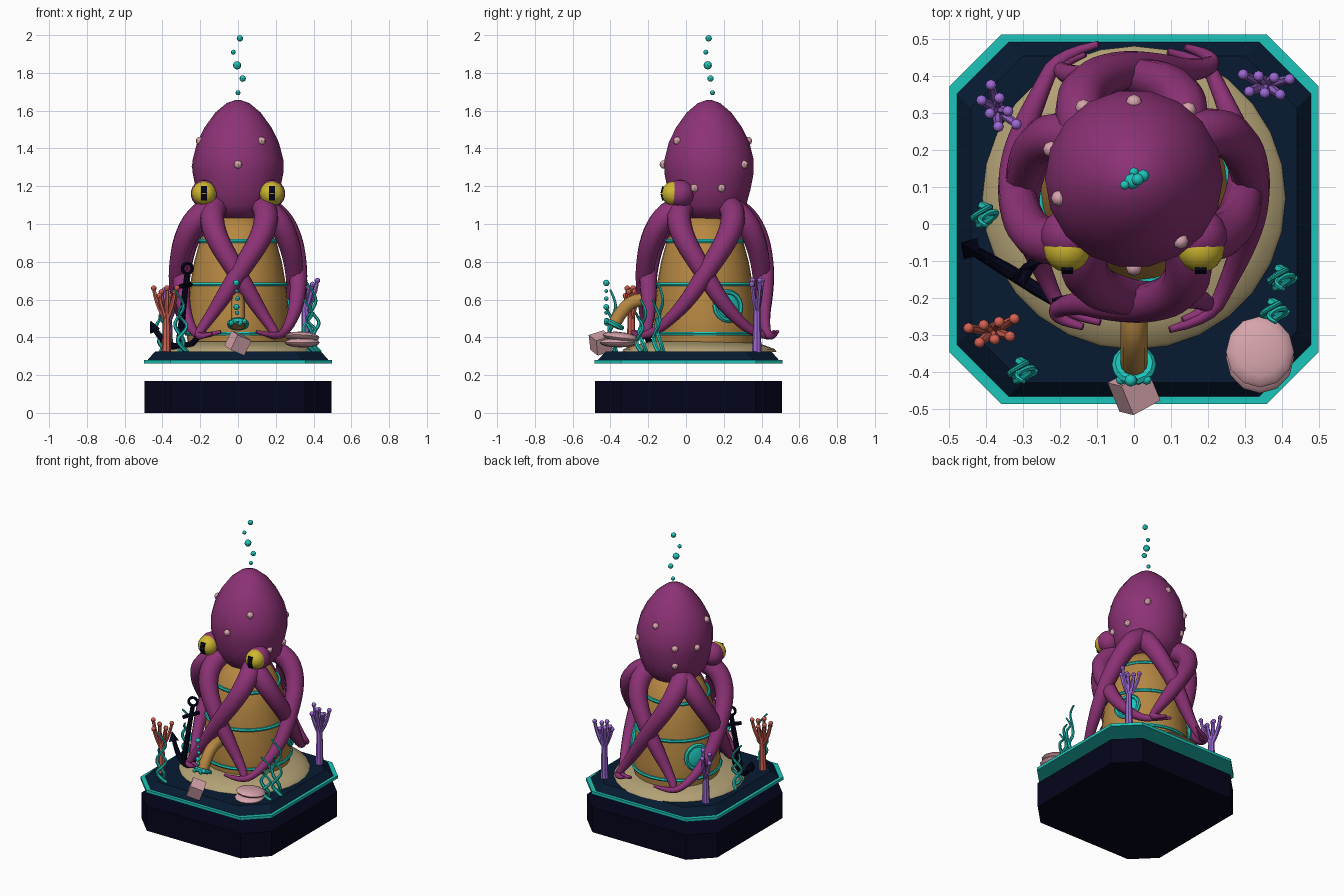
import bpy, bmesh, math, random
from math import sin, cos, pi, radians
from mathutils import Vector, Matrix, Euler

random.seed(4)
if "Cube" in bpy.data.objects:
    bpy.data.objects.remove(bpy.data.objects["Cube"])


def material(name, rgb):
    m = bpy.data.materials.new(name)
    m.use_nodes = True
    m.diffuse_color = (*rgb, 1)
    m.node_tree.nodes["Principled BSDF"].inputs["Base Color"].default_value = (*rgb, 1)
    return m


PURPLE = material("octopus purple", (.265, .032, .18))
TEAL = material("teal", (.012, .56, .49))
GOLD = material("brass gold", (.47, .245, .055))
SAND = material("sand", (.45, .36, .18))
NAVY = material("dark navy", (.0015, .0015, .012))
DECK = material("deep sea blue", (.002, .0105, .031))
PINK = material("shell pink", (.67, .37, .41))
YELLOW = material("eye yellow", (.62, .48, .03))
RED = material("coral red", (.66, .12, .085))
LILAC = material("coral lilac", (.34, .14, .66))


def finish(name, mesh, mat, smooth=True):
    mesh.materials.clear()
    mesh.materials.append(mat)
    ob = bpy.data.objects.new(name, mesh)
    bpy.context.collection.objects.link(ob)
    if smooth:
        bpy.ops.object.select_all(action='DESELECT')
        ob.select_set(True)
        bpy.context.view_layer.objects.active = ob
        bpy.ops.object.shade_smooth_by_angle(angle=radians(40))
    return ob


def from_bm(name, bm, mat, smooth=True):
    bmesh.ops.recalc_face_normals(bm, faces=bm.faces)
    mesh = bpy.data.meshes.new(name)
    bm.to_mesh(mesh)
    bm.free()
    return finish(name, mesh, mat, smooth)


def loft(name, rings, mat, smooth=True):
    """Skin a stack of equal-length point rings and cap both ends."""
    bm = bmesh.new()
    rows = [[bm.verts.new(p) for p in ring] for ring in rings]
    n = len(rows[0])
    for a, b in zip(rows, rows[1:]):
        for i in range(n):
            bm.faces.new((a[i], a[(i + 1) % n], b[(i + 1) % n], b[i]))
    bm.faces.new(rows[0])
    bm.faces.new(rows[-1])
    return from_bm(name, bm, mat, smooth)


def lathe(name, profile, centre_y, n, mat):
    return loft(name, [[(r * cos(2 * pi * i / n), centre_y + r * sin(2 * pi * i / n), z)
                        for i in range(n)] for r, z in profile], mat)


def octagon(half, z):
    c = half - .14
    corners = [(half, -c), (half, c), (c, half), (-c, half),
               (-half, c), (-half, -c), (-c, -half), (c, -half)]
    return [(x, y + .013, z) for x, y in corners]


def ball(name, pos, r, mat, scale=(1, 1, 1), n=12, tilt=(0, 0, 0)):
    bm = bmesh.new()
    m = Matrix.LocRotScale(Vector(pos), Euler(tilt), Vector(scale))
    bmesh.ops.create_uvsphere(bm, u_segments=n, v_segments=max(6, n * 2 // 3), radius=r, matrix=m)
    return from_bm(name, bm, mat)


def block(name, pos, size, mat, tilt=(0, 0, 0)):
    bm = bmesh.new()
    bmesh.ops.create_cube(bm, size=1, matrix=Matrix.LocRotScale(Vector(pos), Euler(tilt), Vector(size)))
    return from_bm(name, bm, mat, False)


def tube(name, pts, radii, mat, closed=False, sides=2):
    """Tapered round tube along a smooth path."""
    cu = bpy.data.curves.new(name, 'CURVE')
    cu.dimensions = '3D'
    cu.bevel_depth = 1
    cu.bevel_resolution = sides
    cu.use_fill_caps = True
    sp = cu.splines.new('POLY' if closed else 'NURBS')
    sp.points.add(len(pts) - 1)
    for p, co, r in zip(sp.points, pts, radii):
        p.co = (*co, 1)
        p.radius = r
    sp.use_cyclic_u = closed
    if not closed:
        sp.order_u = 3
        sp.use_endpoint_u = True
        sp.resolution_u = 4
    tmp = bpy.data.objects.new(name + "_path", cu)
    bpy.context.collection.objects.link(tmp)
    mesh = bpy.data.meshes.new_from_object(tmp.evaluated_get(bpy.context.evaluated_depsgraph_get()))
    bpy.data.objects.remove(tmp)
    return finish(name, mesh, mat)


def ring(name, pos, normal, r, thick, mat, n=28):
    q = Vector(normal).to_track_quat('Z', 'Y')
    pts = [Vector(pos) + q @ Vector((r * cos(2 * pi * i / n), r * sin(2 * pi * i / n), 0)) for i in range(n)]
    return tube(name, pts, [thick] * n, mat, closed=True, sides=1)


def polar(az, r, z, cy=.1):
    return Vector((r * cos(radians(az)), cy + r * sin(radians(az)), z))


# Plinth, floating trim and sloped deck
loft("plinth", [octagon(.495, 0), octagon(.495, .17)], NAVY, False)
loft("deck_trim", [octagon(.498, .262), octagon(.498, .281)], TEAL, False)
loft("deck", [octagon(.478, .281), octagon(.44, .324)], DECK, False)
lathe("sand_mound", [(.41, .322), (.4, .338), (.34, .36), (.26, .378)], .07, 28, SAND)

# Diving bell with hoops, side portholes and a spout
lathe("bell", [(.265, .36), (.272, .42), (.27, .5), (.262, .6), (.25, .7), (.232, .8),
               (.205, .9), (.165, .98), (.11, 1.03), (.04, 1.045)], .1, 28, GOLD)
for z, r in ((.42, .274), (.68, .255), (.91, .203)):
    ring("bell_hoop", (0, .1, z), (0, 0, 1), r, .011, TEAL)
for az in (27, 153):
    out = polar(az, 1, .12, 0)
    ring("porthole_rim", polar(az, .268, .565), out, .076, .014, TEAL, 16)
    ball("porthole_glass", polar(az, .262, .565), .072, TEAL, (1, 1, .25), 16,
         out.to_track_quat('Z', 'Y').to_euler())
tube("spout", [(0, -.12, .6), (0, -.25, .61), (0, -.34, .55), (0, -.388, .455)], [.036] * 4, GOLD, sides=3)
ring("spout_lip", (0, -.38, .47), (0, -.5, -1), .046, .014, TEAL, 14)
for i, x in enumerate((-.035, -.015, .012, .034)):
    ball("spout_froth", (x, -.42, .475 + .01 * (i % 2)), .014, TEAL, n=8)
for z, r in ((.53, .011), (.56, .016), (.605, .012), (.645, .01), (.688, .017)):
    ball("spout_bubble", (random.uniform(-.01, .01), -.422, z), r, TEAL, n=8)

# Octopus head
HEAD = [(.05, 1.015), (.15, 1.04), (.2, 1.1), (.222, 1.18), (.24, 1.27), (.24, 1.34), (.217, 1.43),
        (.178, 1.51), (.12, 1.59), (.06, 1.64), (.015, 1.656)]
lathe("octopus_head", HEAD, .122, 18, PURPLE)
for az, r, z in ((-90, .238, 1.315), (52, .238, 1.315), (125, .238, 1.315), (160, .238, 1.305),
                 (-53, .208, 1.44), (194, .208, 1.44), (90, .208, 1.44),
                 (18, .22, 1.19), (-20, .22, 1.19), (125, .22, 1.19)):
    ball("head_spot", polar(az, r, z, .12), .022, PINK, n=8)

# Eyes with slit pupils
for s in (-1, 1):
    ball("eye_socket", (s * .178, -.03, 1.16), .074, PURPLE, n=14)
    ball("eyeball", (s * .18, -.066, 1.162), .064, YELLOW, n=16)
    block("pupil_top", (s * .18, -.126, 1.182), (.03, .009, .036), NAVY, (-.25, 0, 0))
    block("pupil_bottom", (s * .18, -.126, 1.142), (.03, .009, .036), NAVY, (.25, 0, 0))

# Eight arms: a crossing pair on each side of the bell; slim tips meet near the corners
ARM = ((44, .18, 1.085), (38, .245, 1.055), (24, .3, .93), (3, .31, .76), (-14, .315, .61))
SHORT_TIP = ((-24, .33, .52), (-33, .375, .42), (-30, .4, .4), (-20, .39, .42))
LONG_TIP = ((-30, .325, .51), (-46, .35, .43), (-60, .4, .4), (-76, .385, .43))
GIRTH = (.064, .067, .06, .051, .043, .033, .024, .018, .009)
for side in range(4):
    for s in (-1, 1):
        path = [polar(side * 90 + s * a, r + (.012 if s > 0 else -.008), z)
                for a, r, z in ARM + (SHORT_TIP if side % 2 else LONG_TIP)]
        tube("arm", path, GIRTH, PURPLE, sides=3)

# Rising bubbles
for x, y, z, r in ((.01, .12, 1.983, .017), (-.025, .105, 1.91, .013), (-.005, .115, 1.84, .022),
                   (.025, .13, 1.77, .017), (0, .14, 1.695, .013)):
    ball("bubble", (x, y, z), r, TEAL, n=8)


# Corals: a trunk with a flat fan of knobbed branches
def coral(name, x, y, height, fan, mat):
    top = .33 + height
    base = Vector((x, y, .32))
    along = Vector((cos(fan), sin(fan), 0))
    across = Vector((-sin(fan), cos(fan), 0))
    tube(name + "_trunk", [base, base + Vector((.004, 0, .1)), base + Vector((0, 0, height - .11))],
         [.025, .022, .018], mat)
    for k in range(7):
        tip = base + along * (k - 3) * .021 + across * .022 * (-1) ** k
        tip.z = top - .02 * (k * 2 % 3)
        mid = base.lerp(tip, .8)
        mid.z = top - .09
        tube(name + "_branch", [base + Vector((0, 0, height - .16)), mid, tip], [.014, .012, .01], mat, sides=1)
        ball(name + "_knob", tip, .015, mat, n=8)


coral("red_coral", -.38, -.29, .33, .2, RED)
coral("lilac_coral_back_left", .355, .375, .37, -.1, LILAC)
coral("lilac_coral_back_right", -.37, .31, .32, -1, LILAC)

# Wavy seaweed tufts
for x, y, height in ((-.41, .03, .3), (-.31, -.39, .33), (.39, -.14, .37), (.37, -.23, .28)):
    for k in range(2):
        h = height * (1 - .25 * k)
        pts = [(x + .03 * sin(i * 1.5 + k * 2) + .015 * k, y + .02 * cos(i * 1.2 + k) - .015 * k,
                .32 + h * i / 7) for i in range(8)]
        tube("seaweed", pts, [.013 - .001 * i for i in range(8)], TEAL, sides=1)

# Leaning anchor
foot, head = Vector((-.31, -.145, .375)), Vector((-.27, -.105, .735))
tube("anchor_shank", [foot, foot.lerp(head, .5), head], [.019, .016, .014], NAVY)
ring("anchor_ring", head + Vector((.002, 0, .03)), (.4, -1, 0), .028, .009, NAVY, 14)
tube("anchor_stock", [(-.305, -.16, .67), (-.277, -.112, .675), (-.25, -.065, .68)], [.013] * 3, NAVY)
ends = (Vector((-.452, -.06, .46)), Vector((-.185, -.225, .45)))
tube("anchor_arms", [ends[0], (-.4, -.09, .37), (-.3, -.15, .34), (-.225, -.2, .37), ends[1]],
     [.013, .017, .02, .017, .013], NAVY)
for e, dx in zip(ends, (-1, 1)):
    bm = bmesh.new()
    aim = Vector((dx * .4, -dx * .25, 1)).to_track_quat('Z', 'Y')
    bmesh.ops.create_cone(bm, cap_ends=True, segments=4, radius1=.034, radius2=.002, depth=.06,
                          matrix=Matrix.LocRotScale(e, aim, Vector((1, 1, 1))))
    from_bm("anchor_fluke", bm, NAVY, False)

# Clam shell and tumbled crate
ball("clam_lower", (.34, -.36, .372), .092, PINK, (1, 1.05, .28), 12)
ball("clam_upper", (.34, -.345, .402), .092, PINK, (1, 1.05, .28), 12, (-.12, .05, 0))
block("crate", (0, -.452, .37), (.088, .088, .088), PINK, (.3, .35, .5))
